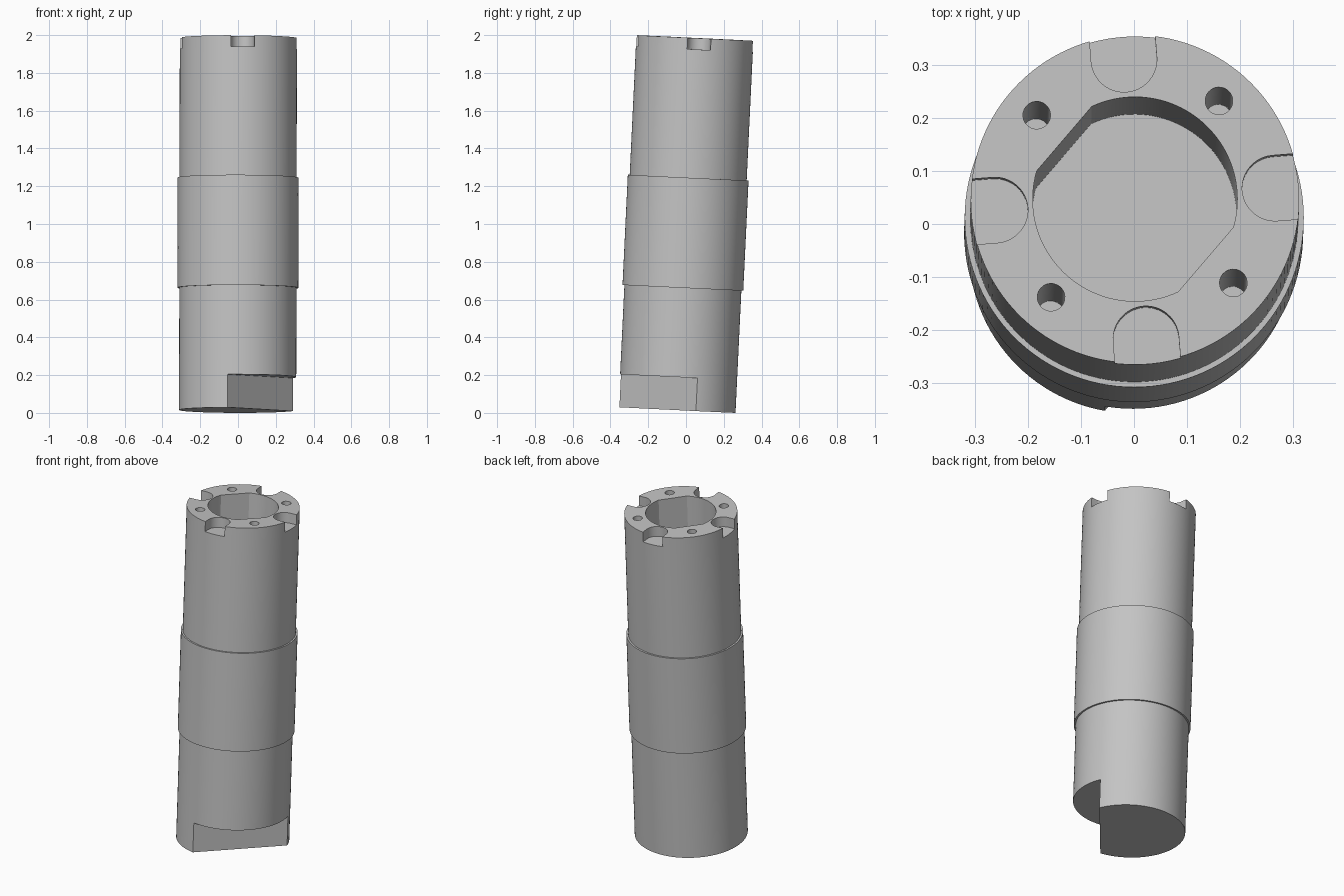
import bpy, bmesh
from math import sin, cos, pi, radians
from mathutils import Vector, Matrix

cube = bpy.data.objects.get("Cube")
if cube:
    bpy.data.objects.remove(cube, do_unlink=True)

LENGTH, RADIUS, COLLAR_RADIUS = 1.972, 0.31, 0.32
COLLAR_BOTTOM, COLLAR_TOP = 0.648, 1.232
BORE_DEPTH, SLOT_DEPTH = 0.68, 0.06

grey = bpy.data.materials.new("satin_grey")
grey.use_nodes = True
colour = (0.55, 0.55, 0.55, 1)
grey.diffuse_color = colour
grey.node_tree.nodes["Principled BSDF"].inputs["Base Color"].default_value = colour


def arc(radius, start, end, steps, centre=(0, 0)):
    """Points along an arc, angles in radians, both ends included."""
    return [(centre[0] + radius * cos(start + (end - start) * i / steps),
             centre[1] + radius * sin(start + (end - start) * i / steps))
            for i in range(steps + 1)]


def prism(bm, outline, low, high, turn=0):
    """Extrude a flat counter-clockwise outline from low to high, turned about z."""
    spin = Matrix.Rotation(turn, 3, "Z")
    bottom = [bm.verts.new(spin @ Vector((x, y, low))) for x, y in outline]
    top = [bm.verts.new(spin @ Vector((x, y, high))) for x, y in outline]
    bm.faces.new(bottom[::-1])
    bm.faces.new(top)
    for i in range(len(outline)):
        j = (i + 1) % len(outline)
        bm.faces.new((bottom[i], bottom[j], top[j], top[i]))


def make_object(name, bm):
    bmesh.ops.recalc_face_normals(bm, faces=bm.faces)
    mesh = bpy.data.meshes.new(name)
    bm.to_mesh(mesh)
    bm.free()
    mesh.materials.append(grey)
    obj = bpy.data.objects.new(name, mesh)
    bpy.context.collection.objects.link(obj)
    return obj


# Stepped shaft with a wider collar, revolved from a profile
bm = bmesh.new()
profile = [(0, 0), (RADIUS, 0), (RADIUS, COLLAR_BOTTOM),
           (COLLAR_RADIUS, COLLAR_BOTTOM), (COLLAR_RADIUS, COLLAR_TOP),
           (RADIUS, COLLAR_TOP), (RADIUS, LENGTH), (0, LENGTH)]
verts = [bm.verts.new((r, 0, z)) for r, z in profile]
edges = [bm.edges.new(pair) for pair in zip(verts, verts[1:])]
bmesh.ops.spin(bm, geom=verts + edges, cent=(0, 0, 0), axis=(0, 0, 1),
               angle=2 * pi, steps=120, use_merge=True)
bmesh.ops.remove_doubles(bm, verts=bm.verts, dist=0.0001)
bmesh.ops.dissolve_limit(bm, angle_limit=radians(0.5),
                         verts=[v for v in bm.verts if v.co.xy.length < 0.001],
                         edges=[e for e in bm.edges
                                if min(v.co.xy.length for v in e.verts) < 0.001])
shaft = make_object("stepped_shaft", bm)

# Cutters for the recesses
bm = bmesh.new()
above = LENGTH + 0.1
turn = radians(4.5)

# Central bore with two opposite flats
half = radians(24.5)
bore = arc(0.193, half, pi - half, 40) + arc(0.193, pi + half, 2 * pi - half, 40)
prism(bm, bore, LENGTH - BORE_DEPTH, above, turn - pi / 4)

# Four round-ended slots and four screw holes around the rim
slot = [(0.5, -0.062), (0.5, 0.062)] + arc(0.062, pi / 2, 1.5 * pi, 24, (0.265, 0))
hole = arc(0.026, 0, 2 * pi, 24, (0.244, 0))[:-1]
for k in range(4):
    prism(bm, slot, LENGTH - SLOT_DEPTH, above, turn + k * pi / 2)
    prism(bm, hole, LENGTH - BORE_DEPTH, above, turn + pi / 4 + k * pi / 2)

# Flat cut into one side of the foot
prism(bm, [(0.158, -0.5), (0.6, -0.5), (0.6, 0.5), (0.158, 0.5)],
      -0.1, 0.175, turn - pi / 4)
cutter = make_object("recess_cutter", bm)
cutter.hide_render = True

cut = shaft.modifiers.new("recesses", "BOOLEAN")
cut.operation = "DIFFERENCE"
cut.solver = "EXACT"
cut.object = cutter
bpy.ops.object.select_all(action="DESELECT")
shaft.select_set(True)
bpy.context.view_layer.objects.active = shaft
bpy.ops.object.modifier_apply(modifier=cut.name)
bpy.data.objects.remove(cutter, do_unlink=True)
bpy.ops.object.shade_smooth_by_angle(angle=radians(25))

# Lean the shaft slightly backwards
lean = Vector((0, 0, 1)).rotation_difference(Vector((0.002, 0.048, 1)))
shaft.rotation_mode = "QUATERNION"
shaft.rotation_quaternion = lean
shaft.location = (-0.002, -0.0475, 0.015)
